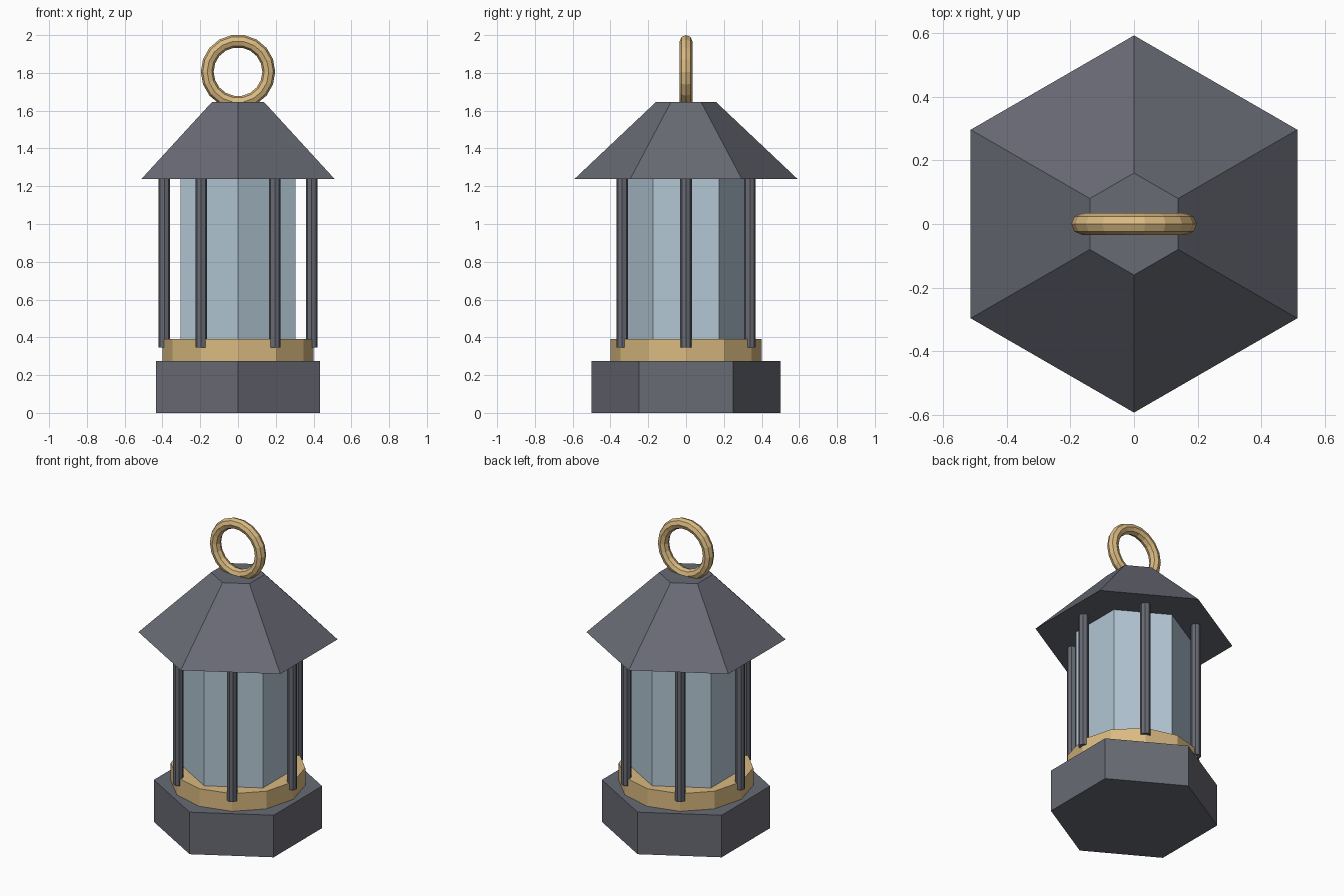
import bpy
from math import radians, sin, cos, pi

cube = bpy.data.objects.get("Cube")
if cube:
    bpy.data.objects.remove(cube, do_unlink=True)


def material(name, rgb):
    mat = bpy.data.materials.new(name)
    mat.use_nodes = True
    mat.diffuse_color = (*rgb, 1)
    mat.node_tree.nodes["Principled BSDF"].inputs["Base Color"].default_value = (*rgb, 1)
    return mat


iron = material("dark iron", (0.14, 0.145, 0.175))
brass = material("brass", (0.70, 0.49, 0.22))
glass = material("pale blue glass", (0.45, 0.57, 0.66))


def finish(name, mat):
    obj = bpy.context.object
    obj.name = name
    obj.data.materials.append(mat)
    return obj


def prism(name, mat, sides, r_low, r_high, z_low, z_high, x=0, y=0):
    """Flat-sided column or frustum with a corner on the y axis."""
    bpy.ops.mesh.primitive_cone_add(
        vertices=sides, radius1=r_low, radius2=r_high, depth=z_high - z_low,
        location=(x, y, (z_low + z_high) / 2))
    return finish(name, mat)


# Body, from the ground up
prism("base", iron, 6, 0.5, 0.5, 0, 0.275)
prism("collar", brass, 12, 0.4, 0.4, 0.275, 0.39)
prism("glass_pane", glass, 6, 0.35, 0.35, 0.39, 1.237)
prism("roof", iron, 6, 0.592, 0.16, 1.237, 1.645)

# Posts, one in front of the middle of each pane
for i in range(6):
    a = i * pi / 3
    prism(f"post_{i + 1}", iron, 8, 0.031, 0.031, 0.345, 1.245,
          0.39 * cos(a), 0.39 * sin(a))

# Carrying ring standing upright on the roof
bpy.ops.mesh.primitive_torus_add(
    major_segments=18, minor_segments=8, major_radius=0.163, minor_radius=0.034,
    location=(0, 0, 1.806), rotation=(radians(90), 0, 0))
finish("carrying_ring", brass)
